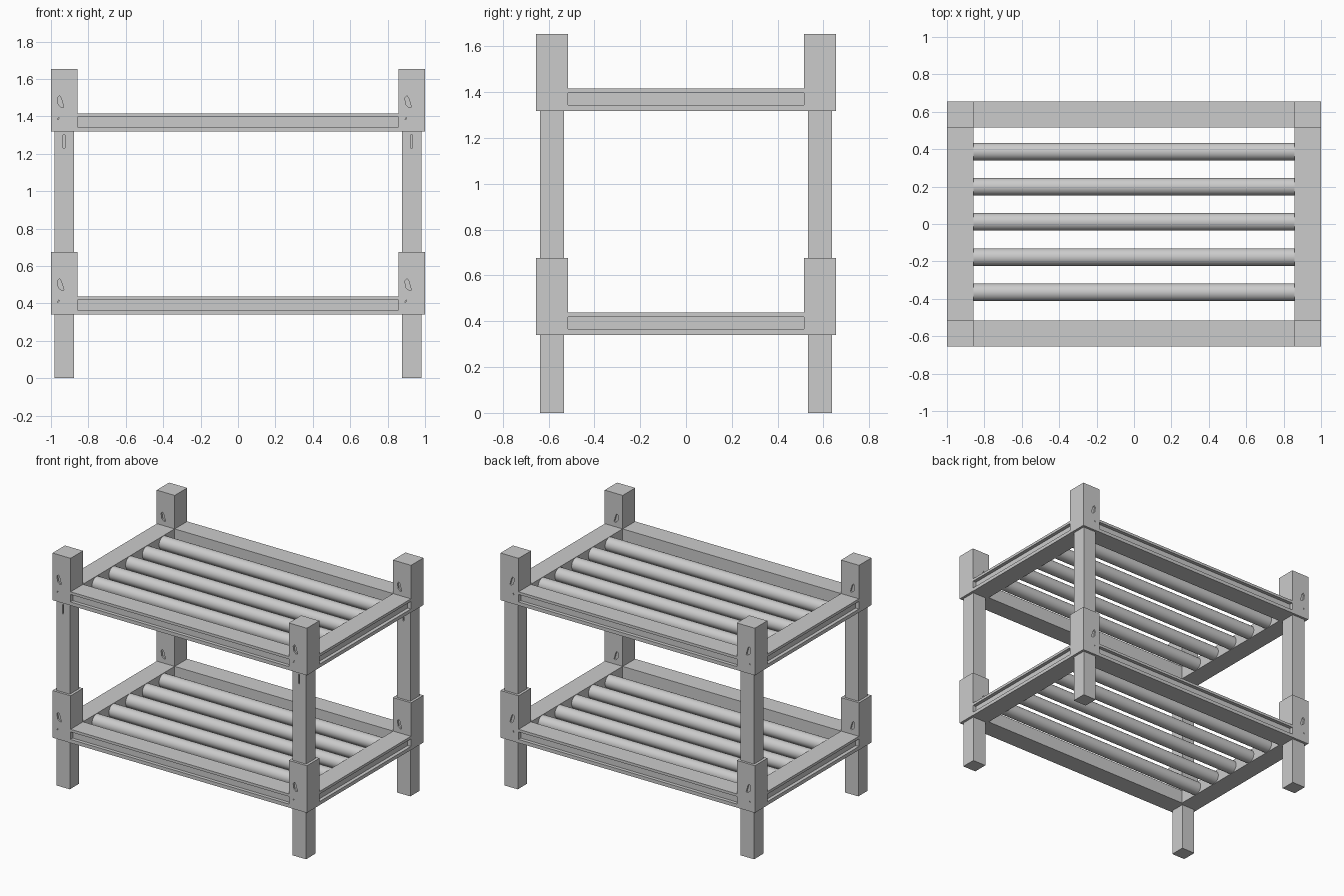
import bpy, bmesh
from math import pi
from mathutils import Matrix

if "Cube" in bpy.data.objects:
    bpy.data.objects.remove(bpy.data.objects["Cube"])

BX, BY = 0.929, 0.585      # corner post centres
SHELVES = (0.341, 1.318)   # underside of each shelf


def finish(name, bm):
    bmesh.ops.recalc_face_normals(bm, faces=bm.faces)
    mesh = bpy.data.meshes.new(name)
    bm.to_mesh(mesh)
    bm.free()
    ob = bpy.data.objects.new(name, mesh)
    bpy.context.collection.objects.link(ob)
    return ob


def box(name, size, centre=(0, 0, 0)):
    bm = bmesh.new()
    bmesh.ops.create_cube(bm, size=1, matrix=Matrix.Translation(centre) @ Matrix.Diagonal((*size, 1)))
    return finish(name, bm)


def extrude(bm, pts, vec):
    face = bm.faces.new([bm.verts.new(p) for p in pts])
    new = bmesh.ops.extrude_face_region(bm, geom=[face])["geom"]
    bmesh.ops.translate(bm, vec=vec, verts=[g for g in new if isinstance(g, bmesh.types.BMVert)])


def carve(ob, shapes, y_faces, depth=0.012):
    """Cut shallow x/z outlines into the given y faces, then bake the mesh."""
    bm = bmesh.new()
    for y in y_faces:
        for pts in shapes:
            extrude(bm, [(x, y - depth, z) for x, z in pts], (0, depth * 2, 0))
    cutter = finish("dent_cutter", bm)
    mod = ob.modifiers.new("dents", 'BOOLEAN')
    mod.operation, mod.solver, mod.object = 'DIFFERENCE', 'EXACT', cutter
    bpy.context.view_layer.update()
    ob.data = bpy.data.meshes.new_from_object(ob.evaluated_get(bpy.context.evaluated_depsgraph_get()))
    ob.modifiers.clear()
    bpy.data.objects.remove(cutter)


def place_corners(ob, z):
    """Copy a post part to all four corners at height z."""
    for sx in (-1, 1):
        for sy in (-1, 1):
            c = ob.copy()
            c.location = (sx * BX, sy * BY, z)
            bpy.context.collection.objects.link(c)


# Corner blocks with knot dents on front and back
block = box("corner_block", (0.142, 0.14, 0.335), (0, 0, 0.1675))
knot = [(-0.037, 0.180), (-0.025, 0.192), (-0.016, 0.178), (-0.002, 0.131),
        (-0.014, 0.128), (-0.031, 0.143)]
nick = [(-0.038, 0.064), (-0.028, 0.078), (-0.030, 0.066)]
carve(block, [knot, nick], (-0.07, 0.07))
for z in SHELVES:
    place_corners(block, z)
bpy.data.objects.remove(block)

# Lower legs and upper legs, the upper ones with a slit in front
leg = box("lower_leg", (0.106, 0.106, 0.345), (0, 0, 0.1725))
place_corners(leg, 0)
bpy.data.objects.remove(leg)
leg = box("upper_leg", (0.106, 0.106, 0.65), (0, 0, 0.325))
carve(leg, [[(-0.006, 0.56), (-0.006, 0.628), (0.003, 0.628), (0.003, 0.56)]], (-0.053,))
place_corners(leg, 0.672)
bpy.data.objects.remove(leg)

# Rail: grooved cross-section swept between the blocks
PROFILE = [(0.515, 0), (0.655, 0), (0.655, 0.025), (0.63, 0.025),
           (0.63, 0.078), (0.655, 0.078), (0.655, 0.097), (0.515, 0.097)]


def rail(name, length, offset, angle, z):
    bm = bmesh.new()
    extrude(bm, [(-length / 2, y + offset, h) for y, h in PROFILE], (length, 0, 0))
    ob = finish(name, bm)
    ob.location.z = z
    ob.rotation_euler.z = angle


for z in SHELVES:
    rail("back_rail", 1.716, 0, 0, z)
    rail("front_rail", 1.716, 0, pi, z)
    rail("left_rail", 1.03, 0.344, pi / 2, z)
    rail("right_rail", 1.03, 0.344, -pi / 2, z)

    # Round shelf poles
    for i in range(5):
        bpy.ops.mesh.primitive_cylinder_add(vertices=32, radius=0.047, depth=1.72,
                                            location=(0, 0.011 + (i - 2) * 0.188, z + 0.048),
                                            rotation=(0, pi / 2, 0))
        bpy.context.object.name = "shelf_pole"
        bpy.ops.object.shade_smooth_by_angle()
